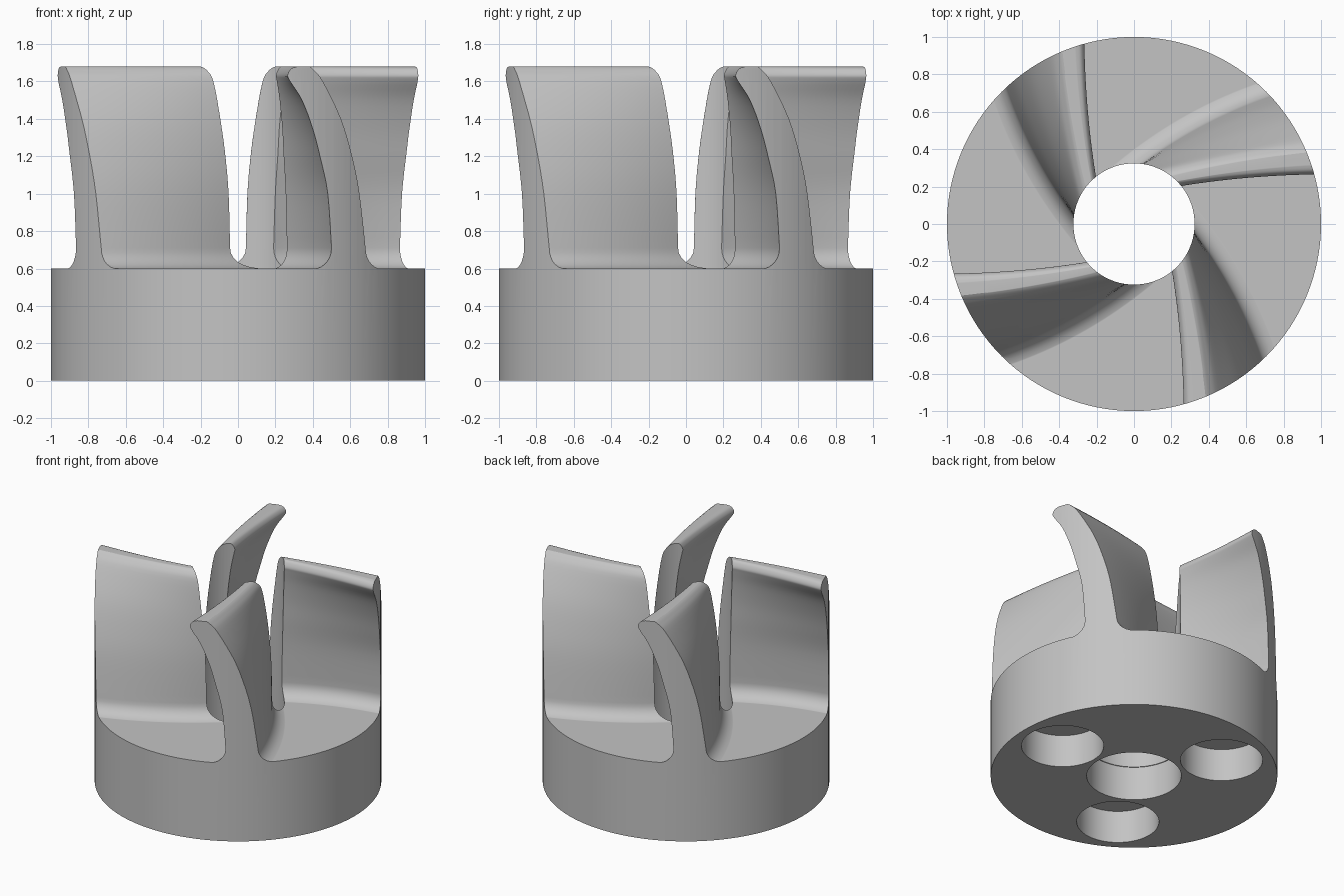
import bpy, bmesh
from math import sin, cos, pi, radians
from mathutils import Vector, Matrix

cube = bpy.data.objects.get("Cube")
if cube:
    bpy.data.objects.remove(cube)

HUB_TOP, BORE, FILLET = 0.6, 0.324, 0.11
SIDE = Vector((0.9, 0.42, 0))          # across the blade, towards its back

grey = bpy.data.materials.new("plain grey")
grey.use_nodes = True
colour = (0.55, 0.55, 0.55, 1)
grey.diffuse_color = colour
grey.node_tree.nodes["Principled BSDF"].inputs["Base Color"].default_value = colour


def finish(name, bm):
    bmesh.ops.recalc_face_normals(bm, faces=bm.faces)
    mesh = bpy.data.meshes.new(name)
    bm.to_mesh(mesh)
    bm.free()
    mesh.materials.append(grey)
    obj = bpy.data.objects.new(name, mesh)
    bpy.context.collection.objects.link(obj)
    return obj


def cylinder(name, radius, bottom, top, x=0, y=0, sides=128):
    bm = bmesh.new()
    place = Matrix.Translation((x, y, (bottom + top) / 2))
    bmesh.ops.create_cone(bm, cap_ends=True, segments=sides, radius1=radius,
                          radius2=radius, depth=top - bottom, matrix=place)
    return finish(name, bm)


def combine(body, other, operation):
    mod = body.modifiers.new(operation.lower(), "BOOLEAN")
    mod.operation, mod.solver, mod.object = operation, "EXACT", other
    bpy.context.view_layer.objects.active = body
    bpy.ops.object.modifier_apply(modifier=mod.name)
    bpy.data.objects.remove(other)


def smooth_curve(points, steps=4):
    """Catmull-Rom curve through the points."""
    pts = [Vector(p) for p in points]
    pts = [pts[0]] + pts + [pts[-1]]
    out = []
    for a, b, c, d in zip(pts, pts[1:], pts[2:], pts[3:]):
        for i in range(steps):
            t = i / steps
            out.append(b + (c - a) * t / 2 + (a * 2 - b * 5 + c * 4 - d) * t * t / 2
                       + (b * 3 - a - c * 3 + d) * t ** 3 / 2)
    return out + [pts[-1]]


# Blade section: height, angle at the bore, angle at the rim
front = [(0.71, -36, -60), (1.0, -38, -61.3), (1.2, -41, -64), (1.35, -43, -66.5),
         (1.5, -46.5, -70), (1.6, -50, -73.8), (1.635, -51, -74.6),
         (1.668, -48, -73.5), (1.68, -45, -71.5)]
back = [(1.68, -38, -67.5), (1.66, -31, -66), (1.6, -24, -63), (1.4, -17, -56.6),
        (1.2, -12, -52.4), (1.0, -9, -49.5), (0.71, -7.5, -47)]


def foot(side, root):
    """Quarter-round fillet from the root of one side out onto the hub."""
    arc = [(HUB_TOP - 0.002 + FILLET * (1 - sin(a)), *root[1:], side * FILLET * (1 - cos(a)))
           for a in (pi / 2 * i / 7 for i in range(1, 8))]
    return arc + [(HUB_TOP - 0.1, *arc[-1][1:])]


section = foot(-1, front[0])[::-1]
section += [(*p, 0) for p in smooth_curve(front) + smooth_curve(back)]
section += foot(1, back[-1])


def blade(name, turn):
    """Sweep the section from inside the bore to beyond the rim."""
    bm = bmesh.new()
    rings = []
    for i in range(25):
        t = -0.42 + 1.6 * i / 24
        ring = []
        for z, inner, outer, offset in section:
            a, b = radians(inner), radians(outer)
            start = Vector((cos(a), sin(a), 0)) * BORE
            end = Vector((cos(b), sin(b), 0))
            bulge = 0.032 - 0.018 * max(0, z - HUB_TOP)
            p = start.lerp(end, t) + SIDE * (offset + bulge * 4 * t * (1 - t))
            p.z = z
            ring.append(bm.verts.new(p))
        rings.append(ring)
    n = len(section)
    for r, s in zip(rings, rings[1:]):
        for k in range(n):
            bm.faces.new((r[k], r[(k + 1) % n], s[(k + 1) % n], s[k]))
    bm.faces.new(rings[0])
    bm.faces.new(rings[-1])
    bm.transform(Matrix.Rotation(turn, 4, "Z"))
    return finish(name, bm)


# Oversized hub with four blades, turned down to the rim
body = cylinder("bladed_hub", 1.3, 0, HUB_TOP)
for k in range(4):
    combine(body, blade("blade", k * pi / 2), "UNION")
combine(body, cylinder("rim_cutter", 1, -0.5, 2.5), "INTERSECT")

# Stepped centre bore
combine(body, cylinder("bore_cutter", BORE, -0.5, 2.5, sides=96), "DIFFERENCE")
combine(body, cylinder("counterbore_cutter", BORE + 0.006, -0.5, 0.26, sides=96), "DIFFERENCE")

# Three blind holes underneath
for k in range(3):
    a = k * 2 * pi / 3
    hole = cylinder("hole_cutter", 0.287, -0.5, 0.25, 0.65 * cos(a), 0.65 * sin(a), 64)
    combine(body, hole, "DIFFERENCE")

# Smooth shading with crisp edges and flat large faces
bpy.ops.object.select_all(action="DESELECT")
body.select_set(True)
bpy.context.view_layer.objects.active = body
bpy.ops.object.shade_smooth_by_angle(angle=radians(32))
weighted = body.modifiers.new("weighted_normals", "WEIGHTED_NORMAL")
weighted.keep_sharp = True
